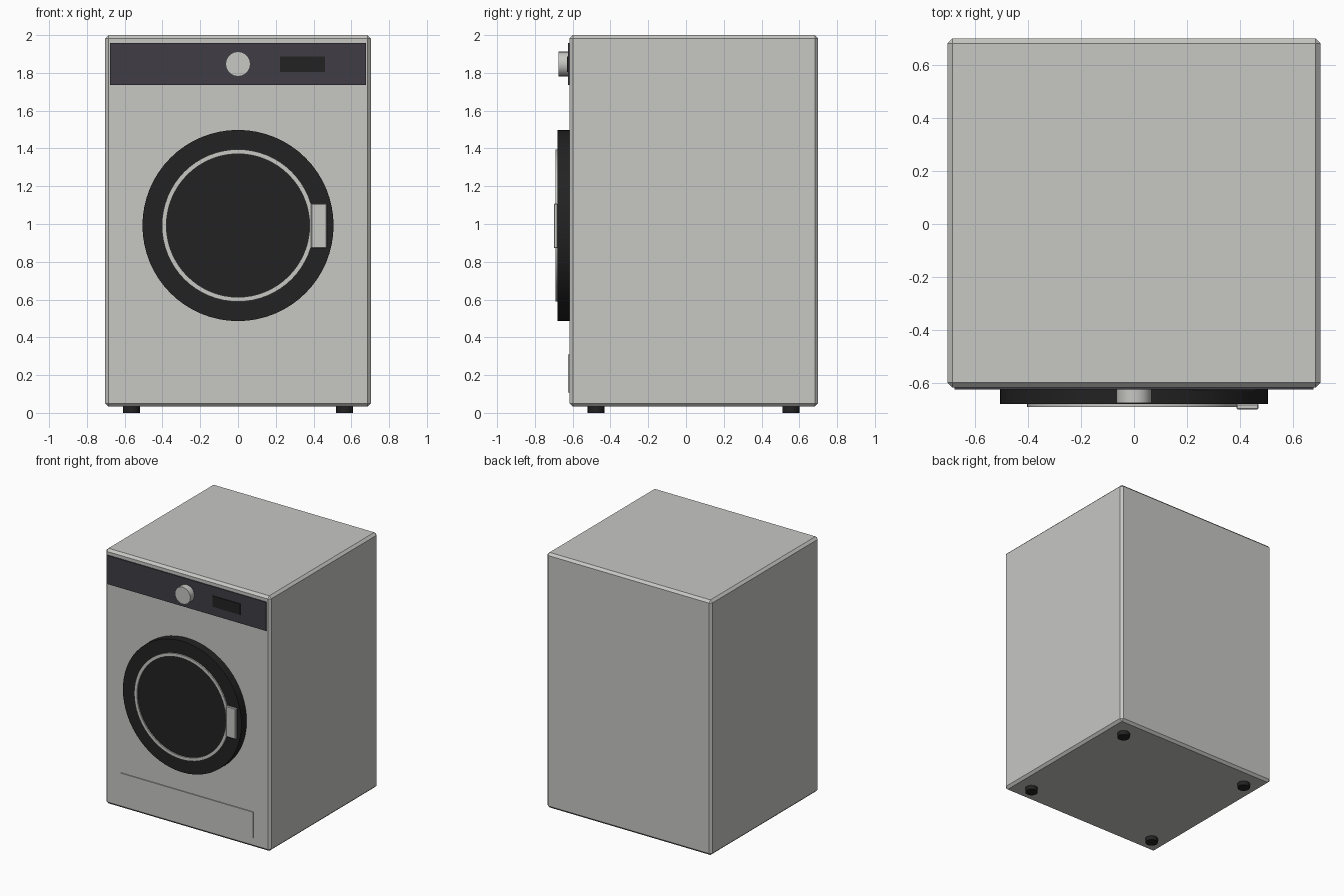
import bpy, math

if "Cube" in bpy.data.objects:
    bpy.data.objects.remove(bpy.data.objects["Cube"])


def material(name, rgb):
    m = bpy.data.materials.new(name)
    m.diffuse_color = (*rgb, 1)
    m.use_nodes = True
    m.node_tree.nodes["Principled BSDF"].inputs["Base Color"].default_value = m.diffuse_color
    return m


WHITE = material("off_white", (0.57, 0.57, 0.55))
PANEL = material("dark_slate", (0.05, 0.047, 0.06))
BLACK = material("black", (0.016, 0.016, 0.016))


def box(name, lo, hi, mat, bevel=0.0):
    """Box between two corners, with optional chamfered edges."""
    bpy.ops.mesh.primitive_cube_add(size=1, location=[(a + b) / 2 for a, b in zip(lo, hi)])
    o = bpy.context.object
    o.name = name
    o.scale = [b - a for a, b in zip(lo, hi)]
    bpy.ops.object.transform_apply(location=False, rotation=False, scale=True)
    o.data.materials.append(mat)
    if bevel:
        mod = o.modifiers.new("chamfer", 'BEVEL')
        mod.width = bevel
        mod.segments = 1
    return o


def lathe(name, profile, sides, loc, mat, closed=False, upright=False):
    """Spin (radius, depth) points round an axis facing -y (or +z if upright)."""
    n = len(profile)
    verts = [(r * math.cos(2 * math.pi * i / sides), r * math.sin(2 * math.pi * i / sides), d)
             for i in range(sides) for r, d in profile]
    faces = []
    for i in range(sides):
        j = (i + 1) % sides
        for k in range(n if closed else n - 1):
            l = (k + 1) % n
            faces.append((i * n + k, j * n + k, j * n + l, i * n + l))
    if not closed:
        faces.append([i * n for i in reversed(range(sides))])
        faces.append([i * n + n - 1 for i in range(sides)])
    me = bpy.data.meshes.new(name)
    me.from_pydata(verts, [], faces)
    o = bpy.data.objects.new(name, me)
    bpy.context.collection.objects.link(o)
    o.location = loc
    if not upright:
        o.rotation_euler.x = math.pi / 2
    me.materials.append(mat)
    bpy.ops.object.select_all(action='DESELECT')
    o.select_set(True)
    bpy.context.view_layer.objects.active = o
    bpy.ops.object.shade_smooth_by_angle(angle=math.radians(35))
    return o


FRONT = -0.617

# Cabinet
box("cabinet", (-0.704, FRONT, 0.033), (0.704, 0.70, 2.0), WHITE, 0.018)

# Control strip, display and knob
box("control_panel", (-0.677, FRONT - 0.008, 1.736), (0.677, FRONT + 0.01, 1.957), PANEL)
box("display", (0.223, FRONT - 0.014, 1.804), (0.461, FRONT, 1.888), BLACK)
lathe("knob", [(0.066, 0), (0.066, 0.058)], 20, (0, FRONT, 1.847), WHITE)

# Round door with a trim ring and handle plate
DOOR_Z = 0.992
lathe("door", [(0.506, -0.005), (0.506, 0.063)], 64, (0, FRONT, DOOR_Z), BLACK)
lathe("door_ring", [(0.379, 0.06), (0.403, 0.06), (0.403, 0.073), (0.379, 0.073)],
      64, (0, FRONT, DOOR_Z), WHITE, closed=True)
box("door_handle", (0.387, -0.70, 0.872), (0.47, -0.679, 1.108), WHITE, 0.004)

# Lower service flap
box("service_flap", (-0.565, FRONT - 0.007, 0.109), (0.565, FRONT + 0.01, 0.308), WHITE)

# Feet
for side, sx in (("left", -1), ("right", 1)):
    for end, y in (("front", -0.476), ("back", 0.556)):
        lathe(f"foot_{end}_{side}", [(0.045, 0), (0.045, 0.04)], 16,
              (sx * 0.565, y, 0), BLACK, upright=True)
